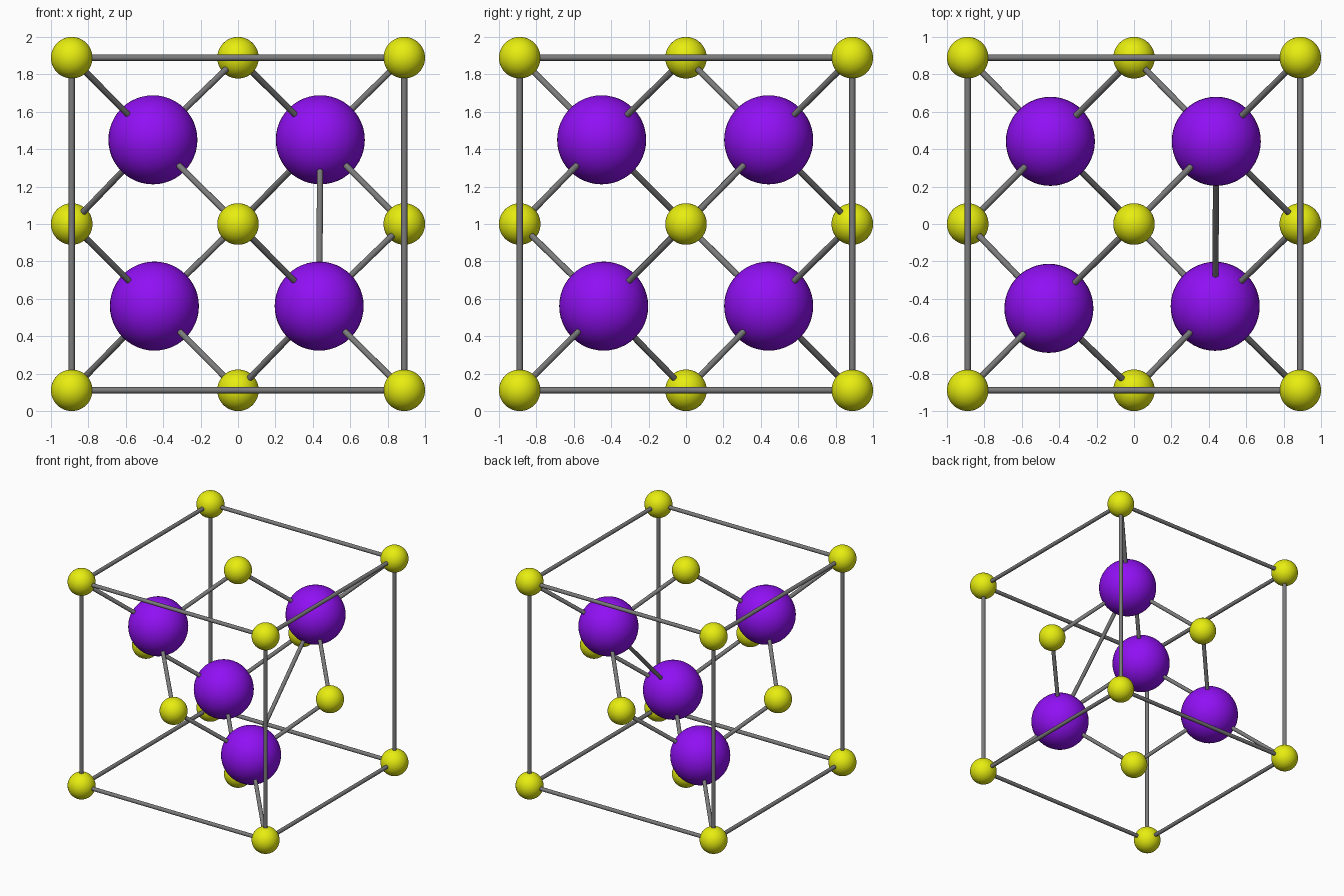
import bpy
from itertools import product, combinations
from mathutils import Vector

if "Cube" in bpy.data.objects:
    bpy.data.objects.remove(bpy.data.objects["Cube"])

H = 0.889            # half the cell edge
R_SMALL, R_LARGE, R_ROD = 0.111, 0.238, 0.0165
MID = Vector((0, 0, 1))


def material(name, rgb):
    m = bpy.data.materials.new(name)
    m.diffuse_color = (*rgb, 1)
    m.use_nodes = True
    m.node_tree.nodes["Principled BSDF"].inputs["Base Color"].default_value = m.diffuse_color
    return m


yellow = material("yellow", (0.8, 0.85, 0.005))
purple = material("purple", (0.28, 0.005, 0.9))
grey = material("grey", (0.2, 0.2, 0.2))


def finish(name, mat):
    ob = bpy.context.object
    ob.name = name
    ob.data.materials.append(mat)
    return ob


def ball(name, pos, radius, mat):
    bpy.ops.mesh.primitive_uv_sphere_add(segments=48, ring_count=24, radius=radius, location=pos)
    bpy.ops.object.shade_smooth()
    finish(name, mat)


def rod(name, a, b):
    d = b - a
    bpy.ops.mesh.primitive_cylinder_add(vertices=20, radius=R_ROD, depth=d.length, location=(a + b) / 2,
                                        rotation=d.to_track_quat('Z', 'Y').to_euler())
    bpy.ops.object.shade_smooth_by_angle()
    finish(name, grey)


# Small atoms at the cube corners and face centres
corners = [MID + H * Vector(s) for s in product((-1, 1), repeat=3)]
faces = []
for axis in range(3):
    for sign in (-1, 1):
        v = Vector()
        v[axis] = sign * H
        faces.append(MID + v)
for p in corners:
    ball("corner_atom", p, R_SMALL, yellow)
for p in faces:
    ball("face_atom", p, R_SMALL, yellow)

# Twelve cell edges
for a, b in combinations(corners, 2):
    if (a - b).length < 2 * H + 0.01:
        rod("cell_edge", a, b)

# Large inner atoms, each bonded to its four nearest small atoms
inner = [Vector(p) for p in ((0.44, 0.442, 1.45), (0.434, -0.44, 0.561),
                             (-0.447, 0.442, 0.561), (-0.455, -0.451, 1.45))]
for p in inner:
    ball("inner_atom", p, R_LARGE, purple)
    for q in sorted(corners + faces, key=lambda q: (q - p).length)[:4]:
        rod("bond", p, q)

# Single bond between two large atoms
rod("inner_bond", inner[0], inner[1])
